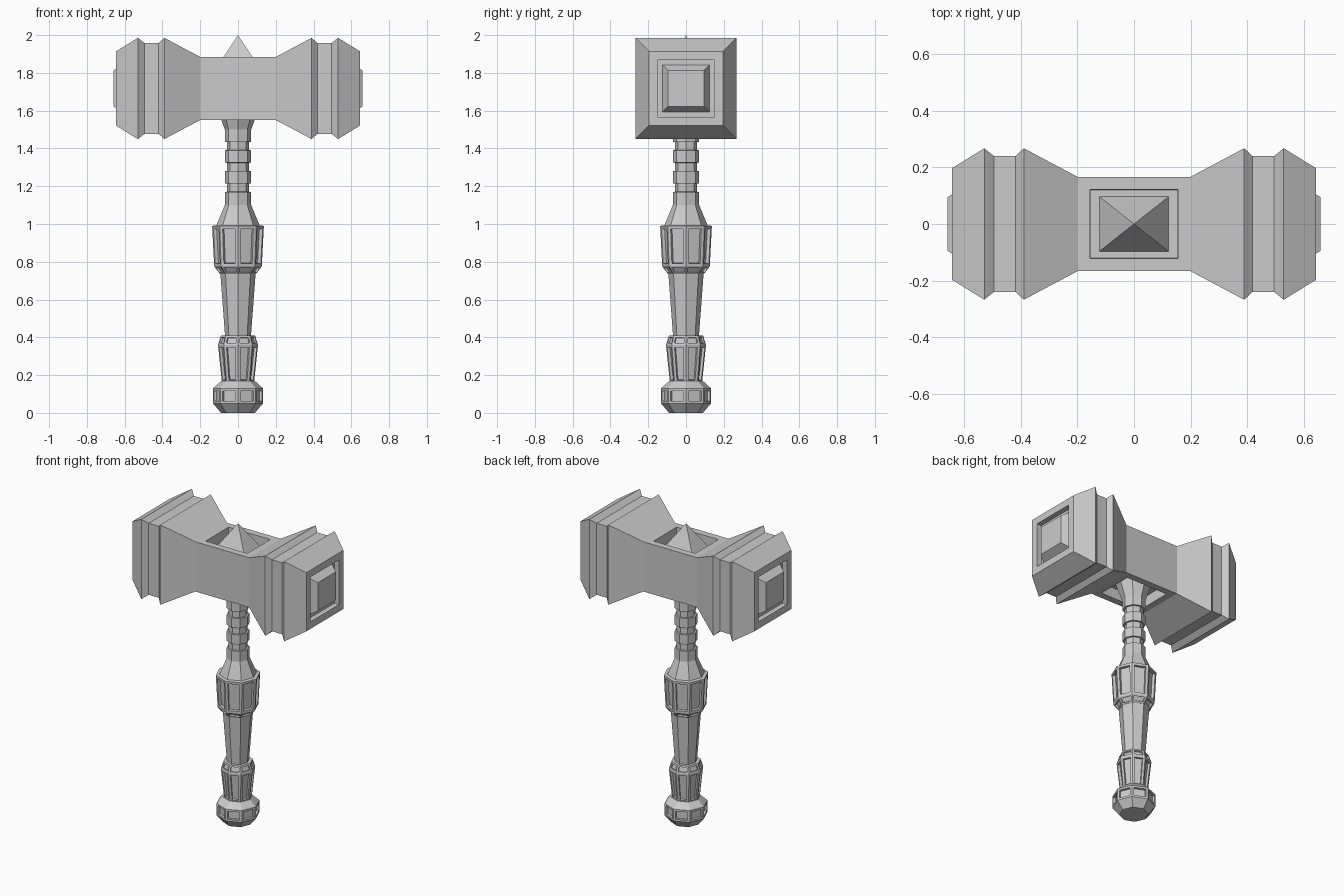
import bpy, bmesh, math
from mathutils import Matrix

cube = bpy.data.objects.get("Cube")
if cube:
    bpy.data.objects.remove(cube, do_unlink=True)

stone = bpy.data.materials.new("grey_stone")
stone.use_nodes = True
GREY = (0.6, 0.6, 0.6, 1)
stone.diffuse_color = GREY
stone.node_tree.nodes["Principled BSDF"].inputs["Base Color"].default_value = GREY

HEAD_Z = 1.7175


def loft(profile, sides, turn=0.0):
    """Closed faceted body around z from (radius, height) pairs."""
    bm = bmesh.new()
    rings = []
    for r, z in profile:
        angles = [turn + math.tau * i / sides for i in range(sides)]
        rings.append([bm.verts.new((r * math.cos(a), r * math.sin(a), z)) for a in angles])
    for low, high in zip(rings, rings[1:]):
        for i in range(sides):
            j = (i + 1) % sides
            bm.faces.new((low[i], low[j], high[j], high[i]))
    bm.faces.new(rings[0][::-1])
    bm.faces.new(rings[-1])
    bmesh.ops.recalc_face_normals(bm, faces=bm.faces)
    return bm


def carve(bm, rule, border, depth):
    """Sink a bordered panel into every face that meets the rule."""
    bm.normal_update()
    faces = [f for f in bm.faces if rule(f)]
    bmesh.ops.inset_individual(bm, faces=faces, thickness=border, use_even_offset=True)
    bm.normal_update()
    bmesh.ops.inset_individual(bm, faces=faces, thickness=0.001, depth=-depth,
                               use_even_offset=True)


def finish(name, bm):
    mesh = bpy.data.meshes.new(name)
    bm.to_mesh(mesh)
    bm.free()
    mesh.materials.append(stone)
    obj = bpy.data.objects.new(name, mesh)
    bpy.context.collection.objects.link(obj)
    return obj


def handle_part(name, profile, panels=()):
    """Octagonal part; panels are (low z, high z, border, depth) bands."""
    bm = loft(profile, 8)
    for low, high, border, depth in panels:
        carve(bm, lambda f: low < f.calc_center_median().z < high
              and abs(f.normal.z) < 0.9, border, depth)
    return finish(name, bm)


# Hammer head: square sections along x, with sunken ends and raised studs
half = [(0.167, 0.2), (0.268, 0.39), (0.24, 0.42), (0.24, 0.495), (0.268, 0.53),
        (0.197, 0.645), (0.15, 0.645), (0.15, 0.61), (0.125, 0.61), (0.095, 0.66)]
sections = [(r, -x) for r, x in reversed(half)] + half
head = loft([(r * math.sqrt(2), x) for r, x in sections], 4, math.pi / 4)
bmesh.ops.transform(head, verts=head.verts,
                    matrix=Matrix.Translation((0, 0, HEAD_Z)) @ Matrix.Rotation(math.pi / 2, 4, 'Y'))
carve(head, lambda f: abs(f.normal.z) > 0.9 and abs(f.calc_center_median().x) < 0.1,
      0.045, 0.07)
finish("hammer_head", head)

# Pyramid spike standing in the top recess
spike = bmesh.new()
bmesh.ops.create_cone(spike, cap_ends=True, segments=4, radius1=math.sqrt(2), radius2=0, depth=1,
                      matrix=Matrix.Rotation(math.pi / 4, 4, 'Z'))
bmesh.ops.transform(spike, verts=spike.verts,
                    matrix=Matrix.Translation((0, 0, 1.907)) @ Matrix.Diagonal((0.123, 0.097, 0.186, 1)))
finish("top_spike", spike)

# Pommel
handle_part("pommel", [(0.09, 0), (0.132, 0.05), (0.132, 0.13), (0.09, 0.168)],
            [(0.06, 0.12, 0.013, 0.015)])

# Lower collar with long and short panels
handle_part("lower_collar", [(0.085, 0.16), (0.106, 0.36), (0.09, 0.41)],
            [(0.2, 0.3, 0.014, 0.014), (0.37, 0.4, 0.011, 0.01)])

# Tapered grip
handle_part("grip", [(0.068, 0.4), (0.095, 0.76)])

# Upper collar
handle_part("upper_collar", [(0.095, 0.735), (0.126, 0.775), (0.137, 0.99), (0.115, 0.993)],
            [(0.8, 0.96, 0.016, 0.018), (0.74, 0.77, 0.01, 0.01)])

# Neck: cone, four rings separated by grooves, then a flare into the head
neck = [(0.118, 0.985), (0.07, 1.1)]
for i in range(4):
    base = 1.105 + 0.11 * i
    neck += [(0.07, base), (0.07, base + 0.065)]
    if i < 3:
        neck += [(0.059, base + 0.066), (0.059, base + 0.109)]
neck += [(0.07, 1.5), (0.088, 1.55), (0.115, 1.625)]
handle_part("neck", neck)
